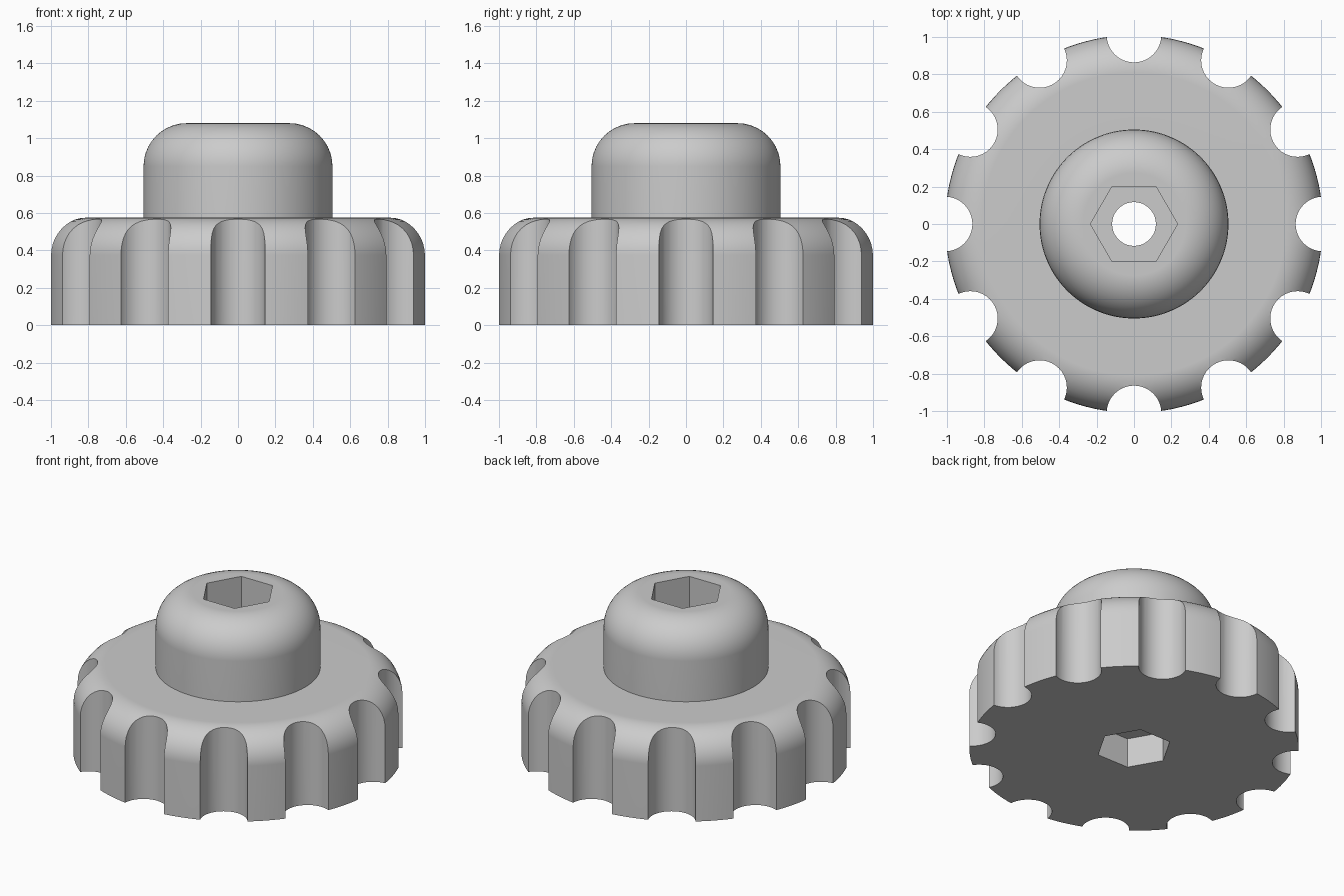
import bpy, bmesh
from math import sin, cos, pi, radians
from mathutils import Matrix

cube = bpy.data.objects.get("Cube")
if cube:
    bpy.data.objects.remove(cube)

RIM, BASE_TOP, BASE_FILLET = 1.01, 0.575, 0.2
HUB, HUB_TOP, HUB_FILLET = 0.505, 1.08, 0.23

grey = bpy.data.materials.new("plain grey")
grey.use_nodes = True
colour = (0.6, 0.6, 0.6, 1)
grey.diffuse_color = colour
grey.node_tree.nodes["Principled BSDF"].inputs["Base Color"].default_value = colour


def to_object(name, bm):
    bmesh.ops.recalc_face_normals(bm, faces=bm.faces)
    mesh = bpy.data.meshes.new(name)
    bm.to_mesh(mesh)
    bm.free()
    mesh.materials.append(grey)
    obj = bpy.data.objects.new(name, mesh)
    bpy.context.collection.objects.link(obj)
    return obj


def fillet(radius, top, size, steps=10):
    """Quarter round from a vertical wall onto a flat top."""
    angles = [pi / 2 * i / steps for i in range(steps + 1)]
    return [(radius - size + size * cos(a), top - size + size * sin(a)) for a in angles]


def lathe(name, profile, sides=144):
    bm = bmesh.new()
    rings = [[bm.verts.new((r * cos(2 * pi * i / sides), r * sin(2 * pi * i / sides), z))
              for i in range(sides)] for r, z in profile]
    for low, high in zip(rings, rings[1:]):
        for i in range(sides):
            j = (i + 1) % sides
            bm.faces.new((low[i], low[j], high[j], high[i]))
    bm.faces.new(rings[0])
    bm.faces.new(rings[-1])
    return to_object(name, bm)


def prisms(name, sides, radius, bottom, top, centres=((0, 0),)):
    bm = bmesh.new()
    for x, y in centres:
        place = Matrix.Translation((x, y, (bottom + top) / 2)) @ Matrix.Rotation(pi / 2, 4, "Z")
        bmesh.ops.create_cone(bm, cap_ends=True, segments=sides, radius1=radius,
                              radius2=radius, depth=top - bottom, matrix=place)
    return to_object(name, bm)


# Fluted base and domed hub turned as one solid
profile = [(RIM, 0)] + fillet(RIM, BASE_TOP, BASE_FILLET)
profile += [(HUB, BASE_TOP)] + fillet(HUB, HUB_TOP, HUB_FILLET)
knob = lathe("knob", profile)

# Grip flutes, hexagonal sockets at both ends and the bore between them
flutes = [(RIM * cos(pi / 6 * i), RIM * sin(pi / 6 * i)) for i in range(12)]
cutters = [
    prisms("flute_cutter", 40, 0.146, -0.1, 0.8, flutes),
    prisms("top_socket_cutter", 6, 0.233, 0.6, 1.3),
    prisms("bottom_socket_cutter", 6, 0.233, -0.2, 0.2),
    prisms("bore_cutter", 48, 0.117, -0.3, 1.4),
]
bpy.context.view_layer.objects.active = knob
for cutter in cutters:
    cut = knob.modifiers.new(cutter.name, "BOOLEAN")
    cut.operation, cut.solver, cut.object = "DIFFERENCE", "EXACT", cutter
    bpy.ops.object.modifier_apply(modifier=cut.name)
    bpy.data.objects.remove(cutter)

# Smooth rounds with crisp edges
bpy.ops.object.select_all(action="DESELECT")
knob.select_set(True)
bpy.ops.object.shade_smooth_by_angle(angle=radians(30))
weighted = knob.modifiers.new("even_shading", "WEIGHTED_NORMAL")
weighted.keep_sharp = True
